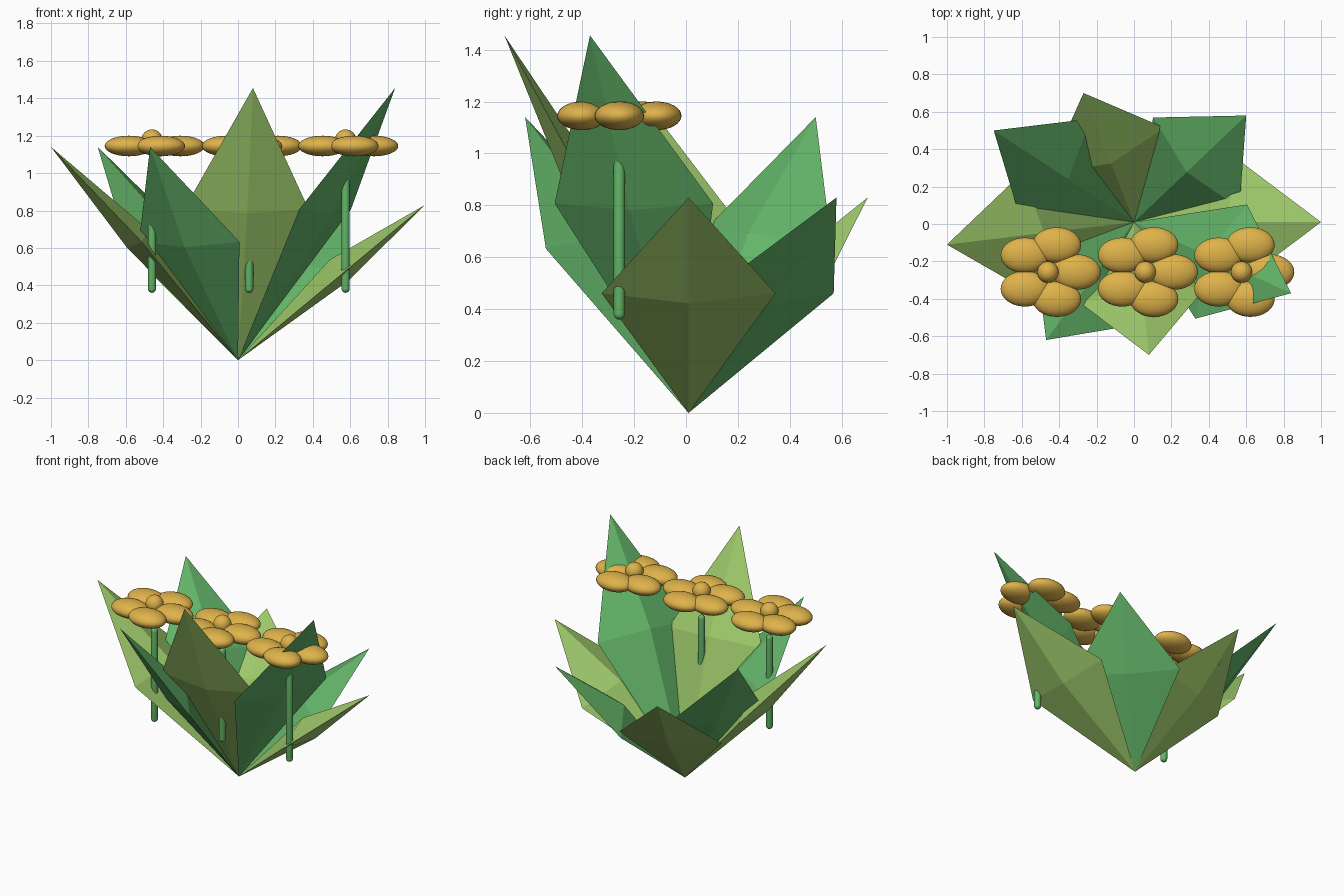
import bpy, bmesh, math
from mathutils import Vector, Matrix

cube = bpy.data.objects.get("Cube")
if cube:
    bpy.data.objects.remove(cube, do_unlink=True)


def make_material(name, color):
    mat = bpy.data.materials.new(name)
    mat.use_nodes = True
    mat.diffuse_color = (*color, 1)
    mat.node_tree.nodes["Principled BSDF"].inputs["Base Color"].default_value = (*color, 1)
    return mat


LEAF_GREEN = make_material("leaf green", (0.125, 0.46, 0.14))
YELLOW_GREEN = make_material("yellow green", (0.35, 0.60, 0.15))
GOLD = make_material("petal gold", (0.74, 0.45, 0.07))


def add_object(name, bm, mat, smooth=False):
    bmesh.ops.recalc_face_normals(bm, faces=bm.faces)
    for face in bm.faces:
        face.smooth = smooth
    mesh = bpy.data.meshes.new(name)
    bm.to_mesh(mesh)
    bm.free()
    mesh.materials.append(mat)
    obj = bpy.data.objects.new(name, mesh)
    bpy.context.scene.collection.objects.link(obj)
    return obj


def add_ellipsoid(bm, center, radii):
    matrix = Matrix.Translation(center) @ Matrix.Diagonal((*radii, 1))
    bmesh.ops.create_uvsphere(bm, u_segments=32, v_segments=16, radius=1, matrix=matrix)


# Leaves: faceted blades from a common root, ridged on both sides
ROOT = Vector((0, 0.01, 0))


def make_leaf(name, tip, mat, half_width=0.335, inner=0.10, outer=0.05):
    axis = Vector(tip) - ROOT
    side = Vector((-axis.y, axis.x, 0)).normalized()
    up = axis.cross(side).normalized()
    middle = ROOT + axis * 0.555
    bm = bmesh.new()
    root, end = bm.verts.new(ROOT), bm.verts.new(tip)
    ring = [bm.verts.new(middle + offset) for offset in
            (side * half_width, up * inner, -side * half_width, -up * outer)]
    for i, vert in enumerate(ring):
        following = ring[(i + 1) % len(ring)]
        bm.faces.new((root, vert, following))
        bm.faces.new((end, following, vert))
    add_object(name, bm, mat)


tips = [(1.0, 0.01, 0.83), (0.60, 0.58, 0.83), (-0.27, 0.70, 0.83),
        (-0.75, 0.50, 1.14), (-1.0, -0.11, 1.14), (-0.47, -0.62, 1.14),
        (0.08, -0.70, 1.455), (0.84, -0.37, 1.455)]
for i, tip in enumerate(tips):
    make_leaf(f"leaf_{i + 1}", tip, LEAF_GREEN if i % 2 else YELLOW_GREEN)


# Stems: slim round-ended rods
def make_stem(name, x, y, bottom=0.36, top=1.01, radius=0.022):
    bm = bmesh.new()
    bmesh.ops.create_uvsphere(bm, u_segments=16, v_segments=12, radius=radius)
    stretch = (top - bottom) / 2 - radius
    middle = (top + bottom) / 2
    # Split the equator so the two halves can slide apart
    equator = [e for e in bm.edges if all(abs(v.co.z) < radius / 100 for v in e.verts)]
    bmesh.ops.split_edges(bm, edges=equator)
    for vert in bm.verts:
        above = vert.link_faces[0].calc_center_median().z > 0
        vert.index = 1 if above else 0
    for vert in bm.verts:
        vert.co += Vector((x, y, middle + (stretch if vert.index else -stretch)))
    bmesh.ops.bridge_loops(bm, edges=[e for e in bm.edges if e.is_boundary])
    add_object(name, bm, LEAF_GREEN, smooth=True)


# Flowers: five flattened petals around a round heart
def make_flower(name, x, y, z=1.145, spread=0.152):
    bm = bmesh.new()
    for i in range(5):
        angle = math.tau * i / 5
        center = Vector((x + spread * math.cos(angle), y + spread * math.sin(angle), z))
        add_ellipsoid(bm, center, (0.13, 0.095, 0.055))
    add_object(name + "_petals", bm, GOLD, smooth=True)
    heart = bmesh.new()
    add_ellipsoid(heart, Vector((x, y, z + 0.032)), (0.057, 0.057, 0.057))
    add_object(name + "_heart", heart, GOLD, smooth=True)


for place, x in (("right", -0.46), ("middle", 0.06), ("left", 0.575)):
    make_stem(place + "_stem", x, -0.257)
    make_flower(place + "_flower", x, -0.257)
